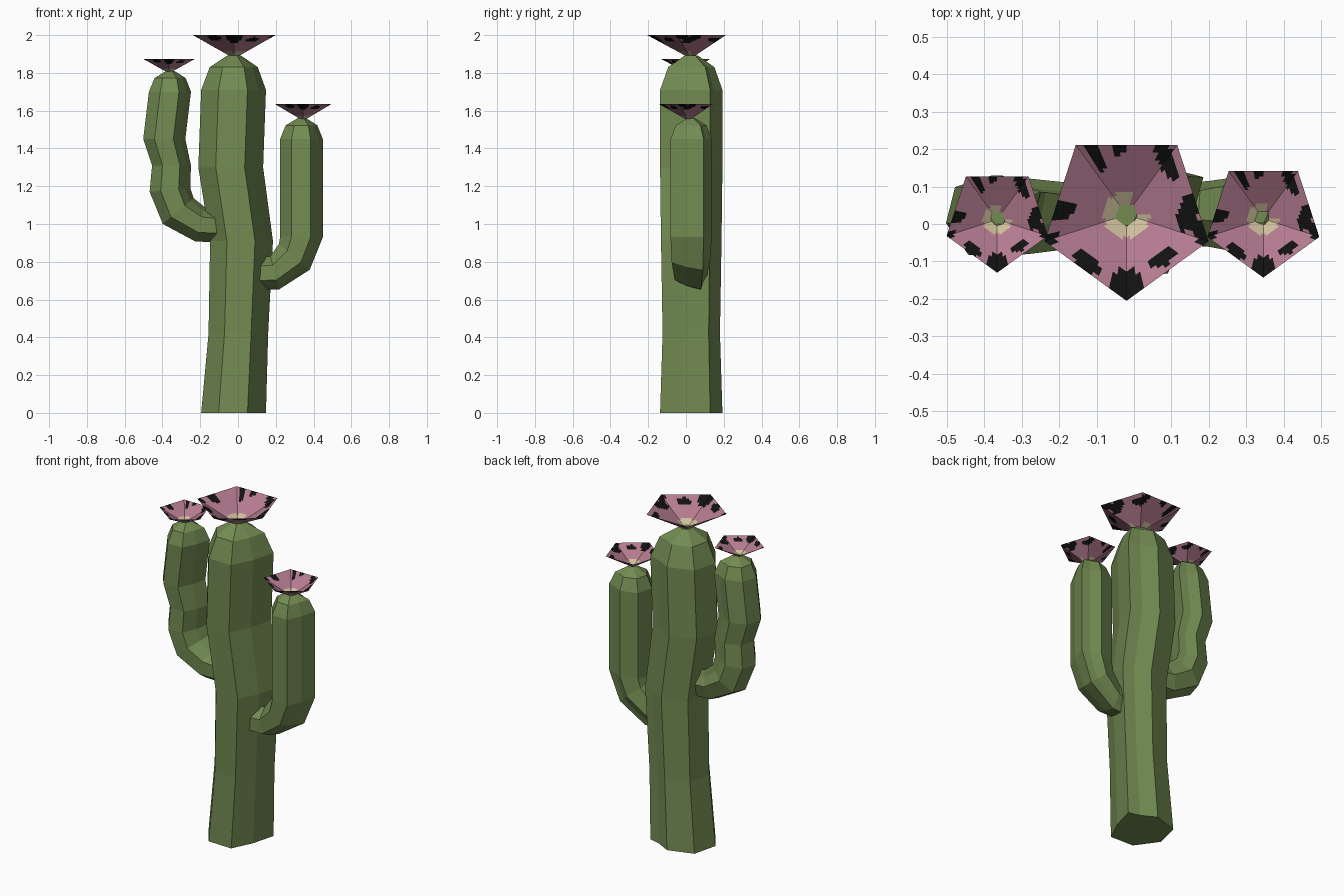
import bpy, bmesh, math
from mathutils import Vector

if "Cube" in bpy.data.objects:
    bpy.data.objects.remove(bpy.data.objects["Cube"])


def material(name, col):
    m = bpy.data.materials.new(name)
    m.diffuse_color = (*col, 1)
    m.use_nodes = True
    m.node_tree.nodes["Principled BSDF"].inputs["Base Color"].default_value = m.diffuse_color
    return m


GREEN = material("cactus_green", (0.17, 0.26, 0.085))
PINK = material("petal_pink", (0.46, 0.20, 0.28))
BLACK = material("blotch_black", (0.006, 0.006, 0.006))
CREAM = material("flower_heart_cream", (0.62, 0.52, 0.33))

# ribbed cross-section shared by trunk and arms
PROFILE = [(.07, -.165), (.13, -.04), (.168, .10), (.10, .118), (.012, .165),
           (-.138, .118), (-.175, -.03), (-.083, -.16)]


def finish(bm, name, mats):
    me = bpy.data.meshes.new(name)
    bm.to_mesh(me)
    bm.free()
    for m in mats:
        me.materials.append(m)
    ob = bpy.data.objects.new(name, me)
    bpy.context.collection.objects.link(ob)
    return ob


def sweep(name, y, path):
    """Sweep the ribbed profile; path rows are x, z, scale, tilt in degrees."""
    bm = bmesh.new()
    rings = []
    for x, z, s, tilt in path:
        t = math.radians(tilt)
        u = Vector((math.cos(t), 0, -math.sin(t)))
        c = Vector((x, y, z))
        rings.append([bm.verts.new(c + u * px * s + Vector((0, py * s, 0)))
                      for px, py in PROFILE])
    n = len(PROFILE)
    for a, b in zip(rings, rings[1:]):
        for i in range(n):
            j = (i + 1) % n
            bm.faces.new((a[i], a[j], b[j], b[i]))
    bm.faces.new(rings[0][::-1])
    bm.faces.new(rings[-1])
    bmesh.ops.recalc_face_normals(bm, faces=bm.faces)
    return finish(bm, name, [GREEN])


def dome(x, z0, z1, s):
    """Rounded tip rows for the end of a stem."""
    h = z1 - z0
    return [(x, z0, s, 0), (x, z0 + h * .66, s * .74, 0), (x, z1, s * .2, 0)]


# stems
sweep("trunk", .028, [(-.02, 0, 1, 0), (.005, .42, .92, 0), (.022, .91, .97, 0),
                      (-.035, 1.30, 1, 0)] + dome(-.02, 1.71, 1.893, 1))
sweep("right_arm", .027, [(.10, .735, .5, 90), (.195, .74, .53, 75),
                          (.30, .825, .62, 40), (.338, .93, .66, 0)]
      + dome(.338, 1.45, 1.56, .66))
sweep("left_arm", .022, [(-.06, .99, .5, -90), (-.20, 1.0, .55, -75),
                         (-.315, 1.07, .62, -40), (-.358, 1.18, .63, -5),
                         (-.35, 1.31, .60, 0), (-.388, 1.45, .65, 0)]
      + dome(-.358, 1.70, 1.81, .65))

# dark blotches in unit-flower coordinates: x, y, half length, half width, angle
BLOTCHES = [(0, -.9, .28, .2, 90), (-.78, .04, .19, .11, 10),
            (.72, .03, .24, .12, 70), (.86, -.2, .13, .1, 100),
            (.45, .66, .30, .10, 115), (-.36, .68, .2, .07, 120),
            (-.08, .77, .1, .05, 90), (-.45, -.55, .19, .09, 140),
            (.42, -.5, .17, .09, 30), (-.87, -.27, .1, .07, 30)]


def paint(x, y):
    for bx, by, a, b, deg in BLOTCHES:
        t = math.radians(deg)
        dx, dy = x - bx, y - by
        p = dx * math.cos(t) + dy * math.sin(t)
        q = dy * math.cos(t) - dx * math.sin(t)
        if (p / a) ** 2 + (q / b) ** 2 < 1:
            return 1
    in_gap = 0 < math.degrees(math.atan2(y, x)) < 75
    return 2 if math.hypot(x, y) < .27 and not in_gap else 0


def flower(name, x, y, r, z0, z1, rows=16, cols=14):
    """Open five-sided cone with flat petals."""
    bm = bmesh.new()
    corners = [Vector((math.cos(a), math.sin(a))) for a in
               (math.radians(-90 + 72 * k) for k in range(5))]
    rim = [corners[k].lerp(corners[(k + 1) % 5], c / cols)
           for k in range(5) for c in range(cols)]
    rings = []
    for i in range(rows + 1):
        f = .1 + .9 * i / rows
        z = z0 + (z1 - z0) * i / rows
        rings.append([bm.verts.new((x + p.x * f * r, y + p.y * f * r, z)) for p in rim])
    n = len(rim)
    for a, b in zip(rings, rings[1:]):
        for i in range(n):
            j = (i + 1) % n
            face = bm.faces.new((a[i], a[j], b[j], b[i]))
            c = face.calc_center_median()
            face.material_index = paint((c.x - x) / r, (c.y - y) / r)
    return finish(bm, name, [PINK, BLACK, CREAM])


# flowers
flower("top_flower", -.02, .025, .23, 1.888, 2.0)
flower("right_flower", .345, .014, .157, 1.555, 1.635)
flower("left_flower", -.365, .012, .142, 1.805, 1.873)
